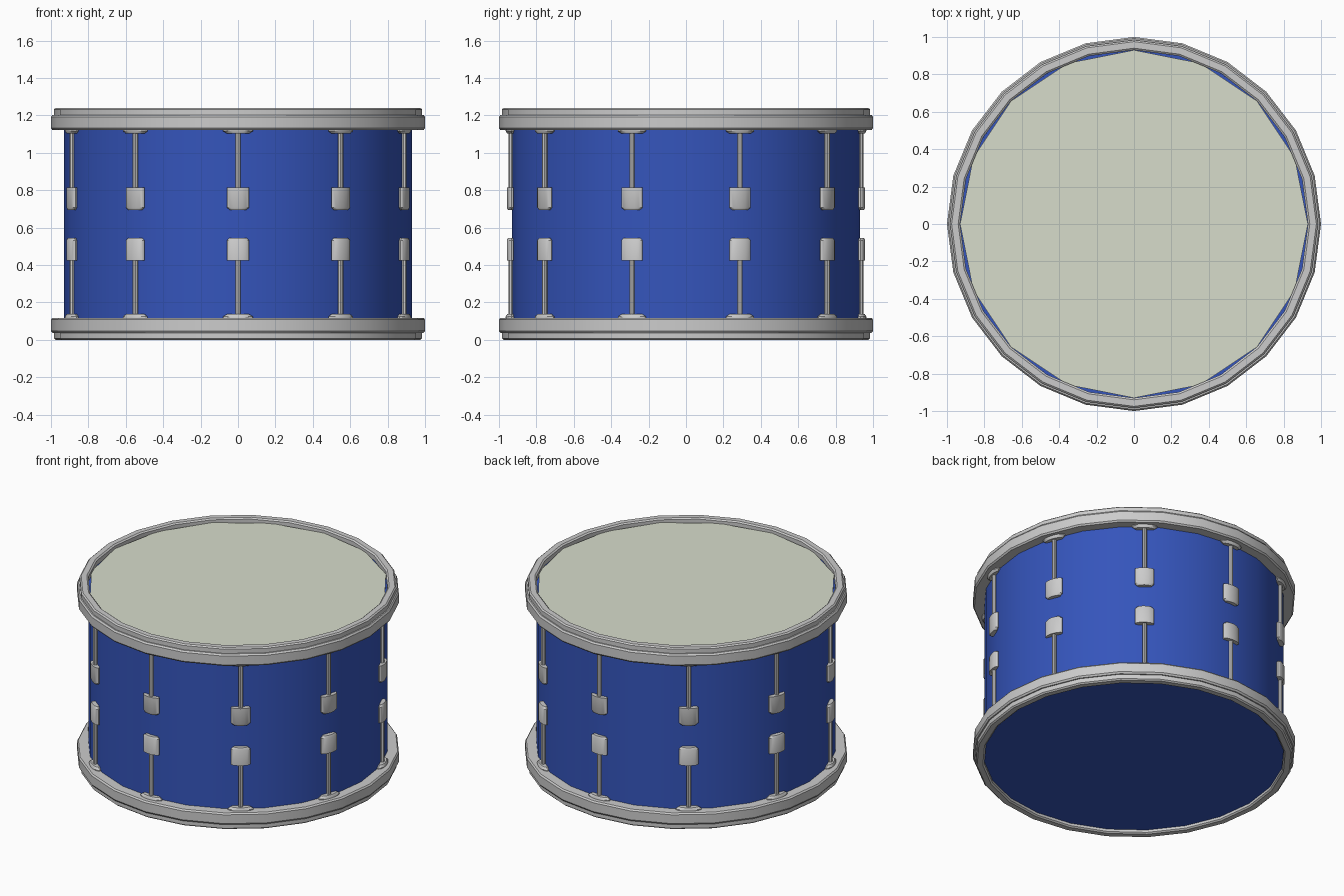
import bpy, bmesh
from math import pi, sin, cos, radians
from mathutils import Matrix

if "Cube" in bpy.data.objects:
    bpy.data.objects.remove(bpy.data.objects["Cube"])

H = 1.24  # total height


def material(name, rgb):
    m = bpy.data.materials.new(name)
    m.diffuse_color = (*rgb, 1)
    m.use_nodes = True
    m.node_tree.nodes["Principled BSDF"].inputs["Base Color"].default_value = m.diffuse_color
    return m


def lathe(bm, profile, sides, closed=False, squash=1.0, matrix=Matrix()):
    """Spin an (r, z) profile; open profiles get end caps."""
    rings = []
    for r, z in profile:
        rings.append([bm.verts.new(matrix @ Matrix.Diagonal((1, squash, 1, 1)) @
                      Matrix.Translation((r * cos(2 * pi * i / sides), r * sin(2 * pi * i / sides), z)).translation)
                      for i in range(sides)])
    pairs = list(zip(rings, rings[1:]))
    if closed:
        pairs.append((rings[-1], rings[0]))
    for a, b in pairs:
        for i in range(sides):
            j = (i + 1) % sides
            bm.faces.new((a[i], a[j], b[j], b[i]))
    if not closed:
        bm.faces.new(rings[0][::-1])
        bm.faces.new(rings[-1])


def finish(name, bm, mat=None):
    bmesh.ops.recalc_face_normals(bm, faces=bm.faces)
    me = bpy.data.meshes.new(name)
    bm.to_mesh(me)
    bm.free()
    ob = bpy.data.objects.new(name, me)
    bpy.context.collection.objects.link(ob)
    if mat:
        me.materials.append(mat)
    bpy.ops.object.select_all(action='DESELECT')
    ob.select_set(True)
    bpy.context.view_layer.objects.active = ob
    bpy.ops.object.shade_smooth_by_angle(angle=radians(30))
    return ob


def flip(profile):
    """Mirror a profile about the drum's mid height."""
    return [(r, H - z) for r, z in profile]


# Shell with closed ends
bm = bmesh.new()
lathe(bm, [(0.93, 0.025), (0.93, 1.2)], 24)
finish("shell", bm, material("shell_blue", (0.035, 0.09, 0.5)))

# Drum head, coarser disc
bm = bmesh.new()
lathe(bm, [(0.93, 1.19), (0.93, 1.213)], 16)
finish("drum_head", bm, material("head_cream", (0.68, 0.72, 0.6)))

# Stepped hoops, top and bottom
hoop = [(0.93, 0.008), (0.94, 0.0), (0.975, 0.0), (0.984, 0.008), (0.984, 0.037),
        (0.992, 0.037), (1.0, 0.048), (1.0, 0.108), (0.992, 0.118), (0.93, 0.118)]
for name, prof in (("bottom_hoop", hoop), ("top_hoop", flip(hoop))):
    bm = bmesh.new()
    lathe(bm, prof, 24, closed=True)
    finish(name, bm)

# Tension hardware: ten sets around the shell, each mirrored top to bottom
lug = [(0.06, 0.425), (0.06, 0.532), (0.045, 0.545)]
rod = [(0.014, 0.12), (0.014, 0.44)]
washer = [(0.08, 0.105), (0.08, 0.124), (0.06, 0.137)]
parts = (("lugs", lug, 0.4, 16), ("tension_rods", rod, 1.0, 8), ("rod_washers", washer, 0.375, 16))
for name, prof, squash, sides in parts:
    for level, p in (("lower", prof), ("upper", flip(prof))):
        bm = bmesh.new()
        for k in range(10):
            place = Matrix.Rotation(k * pi / 5, 4, 'Z') @ Matrix.Translation((0, -0.934, 0))
            lathe(bm, p, sides, squash=squash, matrix=place)
        finish(level + "_" + name, bm)
